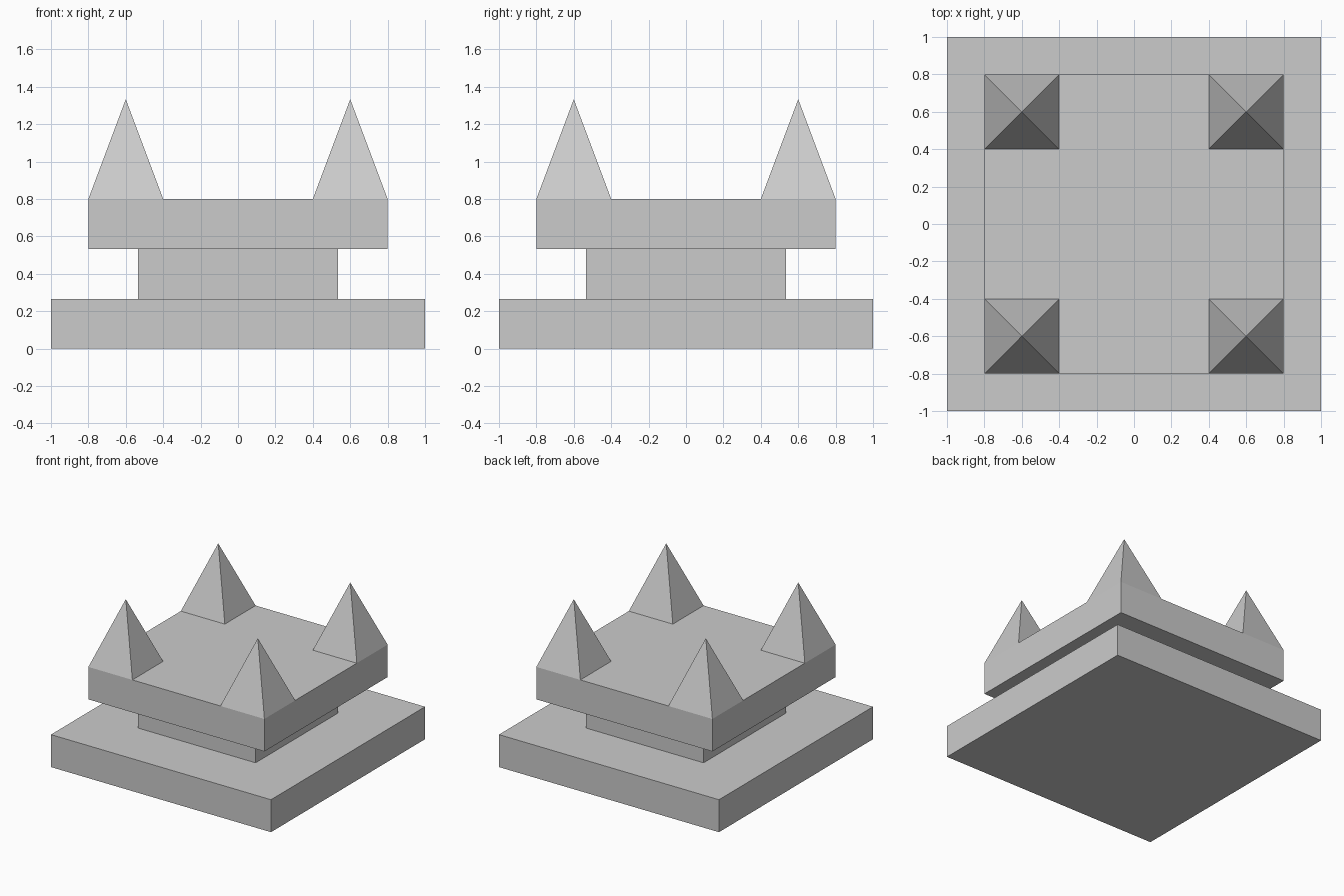
import bpy, math

if "Cube" in bpy.data.objects:
    bpy.data.objects.remove(bpy.data.objects["Cube"])

LAYER = 0.8 / 3  # height of each slab


def slab(name, half, z0):
    bpy.ops.mesh.primitive_cube_add(size=1, location=(0, 0, z0 + LAYER / 2))
    obj = bpy.context.object
    obj.name = name
    obj.scale = (2 * half, 2 * half, LAYER)
    bpy.ops.object.transform_apply(location=False, rotation=False, scale=True)
    return obj


def spike(name, x, y, half, z0, height):
    # four-sided cone turned so its base edges follow the axes
    bpy.ops.mesh.primitive_cone_add(vertices=4, radius1=half * math.sqrt(2), radius2=0,
                                    depth=height, location=(x, y, z0 + height / 2),
                                    rotation=(0, 0, math.pi / 4))
    bpy.context.object.name = name


# Stacked square slabs
slab("base_slab", 1.0, 0)
slab("neck_block", 0.8 * 2 / 3, LAYER)
slab("top_slab", 0.8, 2 * LAYER)

# Pyramid at each corner of the top slab
for side, x in (("left", -0.6), ("right", 0.6)):
    for end, y in (("front", -0.6), ("back", 0.6)):
        spike(f"corner_pyramid_{end}_{side}", x, y, 0.2, 3 * LAYER, 2 * LAYER)
